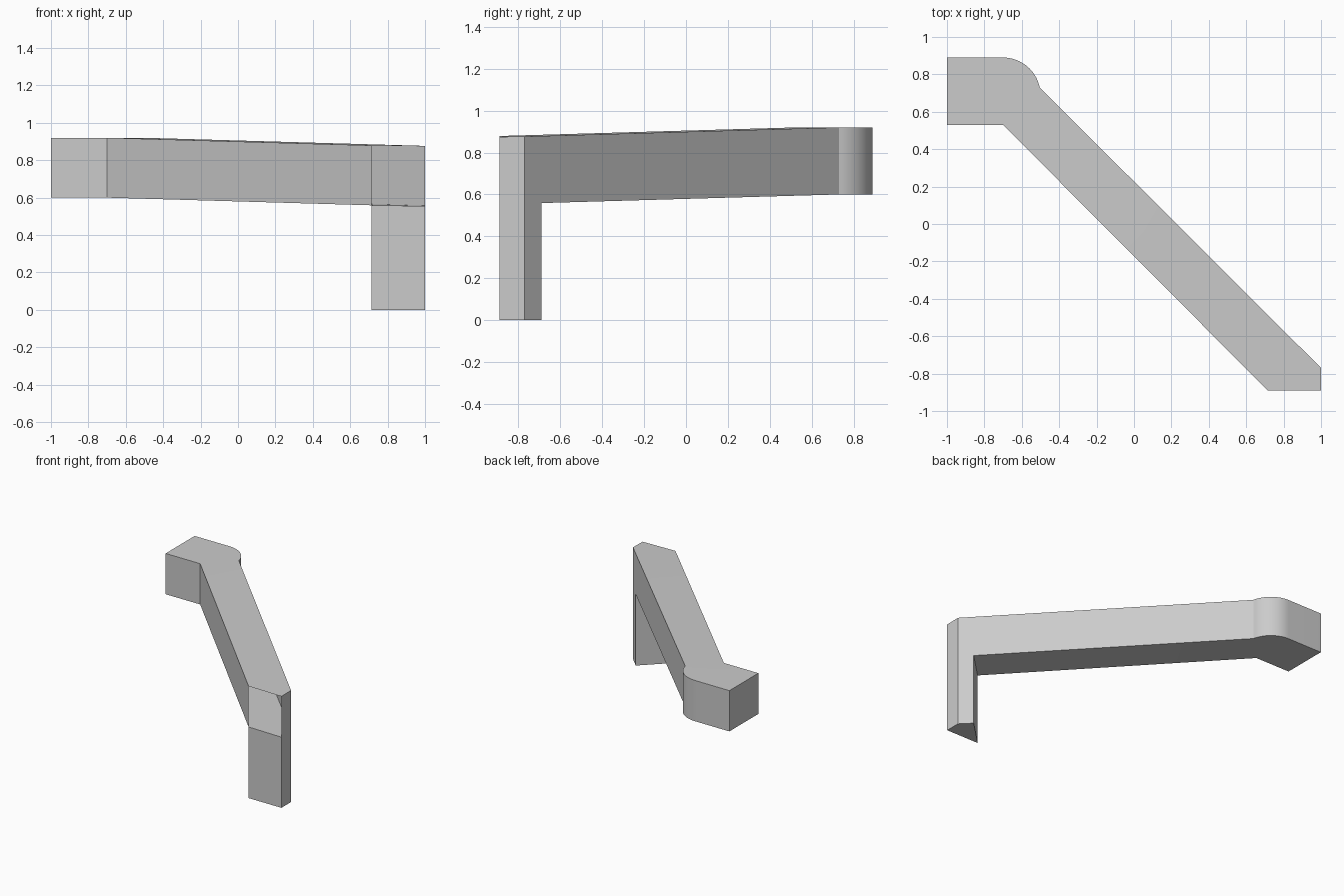
import bpy
import bmesh
from math import cos, sin, radians

cube = bpy.data.objects.get("Cube")
if cube:
    bpy.data.objects.remove(cube, do_unlink=True)

grey = bpy.data.materials.new("light grey")
grey.use_nodes = True
colour = (0.6, 0.6, 0.6, 1)
grey.diffuse_color = colour
grey.node_tree.nodes["Principled BSDF"].inputs["Base Color"].default_value = colour


def drop(x, y):
    """Fall of the beam along its diagonal."""
    return 0.0145 * max(0, x - y + 1.23)


def underside(x, y):
    return 0.6 - drop(x, y)


def topside(x, y):
    return 0.92 - drop(x, y)


def ground(x, y):
    return 0


def prism(bm, outline, low, high, open_sides=(), floor=True, roof=True):
    """Counter-clockwise plan outline raised between two height rules."""
    bottom = [bm.verts.new((x, y, low(x, y))) for x, y in outline]
    top = [bm.verts.new((x, y, high(x, y))) for x, y in outline]
    for i in range(len(outline)):
        j = (i + 1) % len(outline)
        if i not in open_sides:
            bm.faces.new((bottom[i], bottom[j], top[j], top[i]))
    if floor:
        bm.faces.new(bottom[::-1])
    if roof:
        bm.faces.new(top)


bm = bmesh.new()

# plan points shared by the parts
inner_start = (-0.7, 0.53)
inner_end, inner_cut = (0.715, -0.89), (0.92, -0.69)
corner, outer_end = (1, -0.89), (1, -0.77)
arc = [(-0.7 + 0.2 * cos(radians(a)), 0.69 + 0.2 * sin(radians(a)))
       for a in [11.5 + 78.5 * k / 16 for k in range(17)]]

# level end block with a rounded outer corner
prism(bm, [inner_start] + arc + [(-1, 0.89), (-1, 0.53)],
      underside, topside, open_sides=(0,))

# sloping diagonal beam
prism(bm, [inner_start, inner_end, inner_cut, arc[0]],
      underside, topside, open_sides=(1, 3))

# open beam tip above the leg
tip = [inner_end, corner, outer_end, inner_cut]
prism(bm, tip, underside, topside, open_sides=(0, 3), floor=False)

# leg down to the ground
prism(bm, tip, ground, underside)

bmesh.ops.remove_doubles(bm, verts=bm.verts, dist=0.0005)
mesh = bpy.data.meshes.new("angled_arm")
bm.to_mesh(mesh)
bm.free()
mesh.materials.append(grey)
arm = bpy.data.objects.new("angled_arm", mesh)
bpy.context.collection.objects.link(arm)

bpy.ops.object.select_all(action="DESELECT")
arm.select_set(True)
bpy.context.view_layer.objects.active = arm
bpy.ops.object.shade_smooth_by_angle(angle=radians(25))
